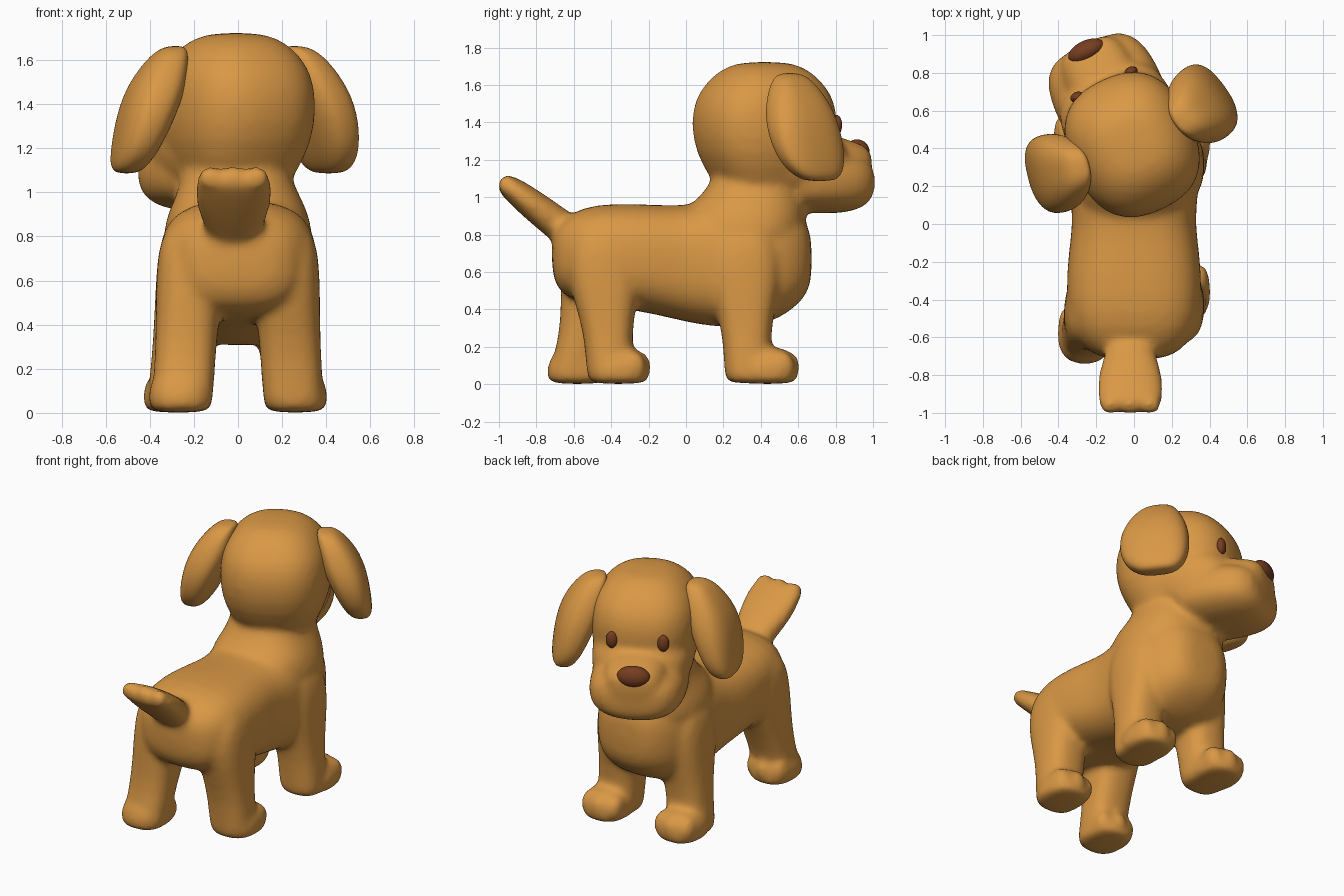
import bpy, bmesh, math
from mathutils import Vector, Matrix

if "Cube" in bpy.data.objects:
    bpy.data.objects.remove(bpy.data.objects["Cube"])


def material(name, rgb):
    m = bpy.data.materials.new(name)
    m.diffuse_color = (*rgb, 1)
    m.use_nodes = True
    m.node_tree.nodes["Principled BSDF"].inputs["Base Color"].default_value = m.diffuse_color
    return m


TAN = material("tan fur", (0.70, 0.315, 0.06))
BROWN = material("dark brown", (0.18, 0.048, 0.014))
HEAD = Matrix.Translation((-0.01, 0.42, 0)) @ Matrix.Rotation(math.radians(25), 4, 'Z')
X, Y, Z = Vector((1, 0, 0)), Vector((0, 1, 0)), Vector((0, 0, 1))


def loft(bm, rings, u, v, power=2.3, mat=Matrix(), seg=24):
    """Closed tube through rings of (centre, radius along u, radius along v)."""
    def sp(t):
        return math.copysign(abs(t) ** (2 / power), t)
    loops = []
    for c, ru, rv in rings:
        loop = []
        for i in range(seg):
            a = 2 * math.pi * i / seg
            p = Vector(c) + u * ru * sp(math.cos(a)) + v * rv * sp(math.sin(a))
            loop.append(bm.verts.new(mat @ p))
        loops.append(loop)
    faces = [bm.faces.new(loops[0]), bm.faces.new(loops[-1][::-1])]
    for a, b in zip(loops, loops[1:]):
        for i in range(seg):
            j = (i + 1) % seg
            faces.append(bm.faces.new((a[i], b[i], b[j], a[j])))
    bmesh.ops.recalc_face_normals(bm, faces=faces)


def ball(bm, c, r, mat=Matrix()):
    bmesh.ops.create_uvsphere(bm, u_segments=16, v_segments=10, radius=1,
                              matrix=mat @ Matrix.Translation(c) @ Matrix.Diagonal((*r, 1)))


def finish(bm, name, mat, levels=1, fuse=False):
    me = bpy.data.meshes.new(name)
    for f in bm.faces:
        f.smooth = True
    bm.to_mesh(me)
    bm.free()
    me.materials.append(mat)
    ob = bpy.data.objects.new(name, me)
    bpy.context.collection.objects.link(ob)
    ob.modifiers.new("round", 'SUBSURF').levels = levels
    ob.modifiers["round"].render_levels = levels
    if fuse:
        r = ob.modifiers.new("fuse", 'REMESH')
        r.mode, r.voxel_size, r.use_smooth_shade = 'VOXEL', 0.018, True
        s = ob.modifiers.new("blend", 'SMOOTH')
        s.factor, s.iterations = 0.5, 14
    return ob


body = bmesh.new()

# torso: y, top, bottom, half width
torso = [(-.72, .80, .60, .13), (-.68, .87, .48, .25), (-.56, .95, .435, .34),
         (-.38, .97, .41, .365), (-.15, .96, .37, .35), (0, .955, .33, .325),
         (.15, .99, .305, .34), (.3, 1.0, .30, .35), (.45, .98, .325, .32),
         (.56, .94, .39, .27), (.635, .89, .46, .20), (.675, .79, .55, .12)]
loft(body, [((0, y, (t + b) / 2), w, (t - b) / 2) for y, t, b, w in torso], X, Z, 2.7)

# neck
loft(body, [((0, .32, .7), .33, .29), ((0, .31, .82), .345, .325), ((0, .31, .92), .315, .34),
            ((0, .345, .99), .28, .285), ((-.01, .375, 1.07), .25, .245),
            ((-.01, .4, 1.2), .24, .23)], X, Y)


# legs with paws and toes
def leg(side, foot_x, foot_y, hip_y, reach):
    rows = [(.003, .125, .115), (.035, .14, .13), (.25, .138, .125),
            (.43, .145, .165), (.62, .155, .21), (.78, .14, .18), (.86, .09, .10)]
    rings = []
    for z, rx, ry in rows:
        t = min(1, z / .6)
        x = foot_x + (.218 - foot_x) * t
        rings.append(((side * x, foot_y + (hip_y - foot_y) * t, z), rx, ry))
    loft(body, rings, X, Y, 2.6)
    py = foot_y + reach - .17
    paw = [(0, .12, .14), (.025, .145, .165), (.1, .15, .165), (.17, .12, .13), (.2, .06, .07)]
    loft(body, [((side * (foot_x + .005), py, z), rx, ry) for z, rx, ry in paw], X, Y, 2.5)
    for k in (-1, 0, 1):
        ball(body, (side * foot_x + k * .09, foot_y + reach - .07 - .03 * abs(k), .095),
             (.055, .08, .085))


leg(1, .255, -.40, -.44, .21)
leg(-1, .255, -.62, -.46, .21)
leg(1, .255, .335, .31, .27)
leg(-1, .28, .335, .31, .27)

# tail, a broad upswept paddle with a tufted tip
d = Vector((0, -.79, .61))
across = Vector((0, .61, .79))
base = Vector((-.02, -.60, .79))
loft(body, [(base + d * s, w, h) for s, w, h in
            [(0, .12, .09), (.1, .13, .09), (.22, .165, .085), (.35, .18, .075),
             (.46, .168, .06), (.485, .14, .04)]], X, across)
for k in (-1, 0, 1):
    ball(body, base + d * .45 + X * k * .105, (.06, .055, .055))

# skull: z, half width, half depth
skull = [(.97, .18, .19), (1.08, .26, .27), (1.24, .33, .365), (1.4, .34, .39),
         (1.53, .325, .365), (1.62, .275, .30), (1.69, .20, .22), (1.725, .10, .12)]
loft(body, [((0, 0, z), w, dp) for z, w, dp in skull], X, Y, 2.5, HEAD)

# cheeks: z, forward, half width, half depth
cheeks = [(1.0, .15, .25, .28), (1.15, .15, .31, .32), (1.27, .11, .32, .32), (1.4, .04, .27, .32)]
loft(body, [((0, f, z), w, dp) for z, f, w, dp in cheeks], X, Y, 2.6, HEAD)

# broad jaw and narrower nose bridge: forward, centre height, half width, half height
jaw = [(.0, 1.09, .26, .15), (.2, 1.09, .30, .175), (.36, 1.085, .30, .175),
       (.47, 1.08, .28, .165), (.55, 1.08, .23, .135), (.59, 1.08, .14, .09)]
bridge = [(.1, 1.2, .2, .15), (.36, 1.2, .20, .145), (.5, 1.185, .185, .115),
          (.57, 1.175, .155, .105), (.595, 1.17, .09, .07)]
for rows in (jaw, bridge):
    loft(body, [((0, f, z), w, h) for f, z, w, h in rows], X, Z, 2.5, HEAD)
finish(body, "body", TAN, 1, True)

# floppy ears, toed in: z, outward, forward, half thickness, half breadth
ear_rows = [(1.665, .295, .01, .04, .05), (1.63, .325, .01, .08, .115), (1.5, .38, .02, .125, .185),
            (1.36, .43, .03, .125, .22), (1.2, .475, .055, .10, .205),
            (1.115, .50, .08, .075, .145), (1.085, .505, .09, .04, .08)]
for side, name in ((-1, "left_ear"), (1, "right_ear")):
    bm = bmesh.new()
    turn = Matrix.Rotation(side * math.radians(12), 3, 'Z')
    loft(bm, [((side * x, f, z), t, b) for z, x, f, t, b in ear_rows], turn @ X, turn @ Y, 2.6, HEAD)
    finish(bm, name, TAN, 2)

# eyes
for side, name in ((-1, "left_eye"), (1, "right_eye")):
    bm = bmesh.new()
    ball(bm, (side * .158, .352, 1.385), (.038, .028, .055), HEAD)
    finish(bm, name, BROWN)

# nose
bm = bmesh.new()
ball(bm, (-.01, .55, 1.24), (.108, .06, .07), HEAD)
finish(bm, "nose", BROWN)
